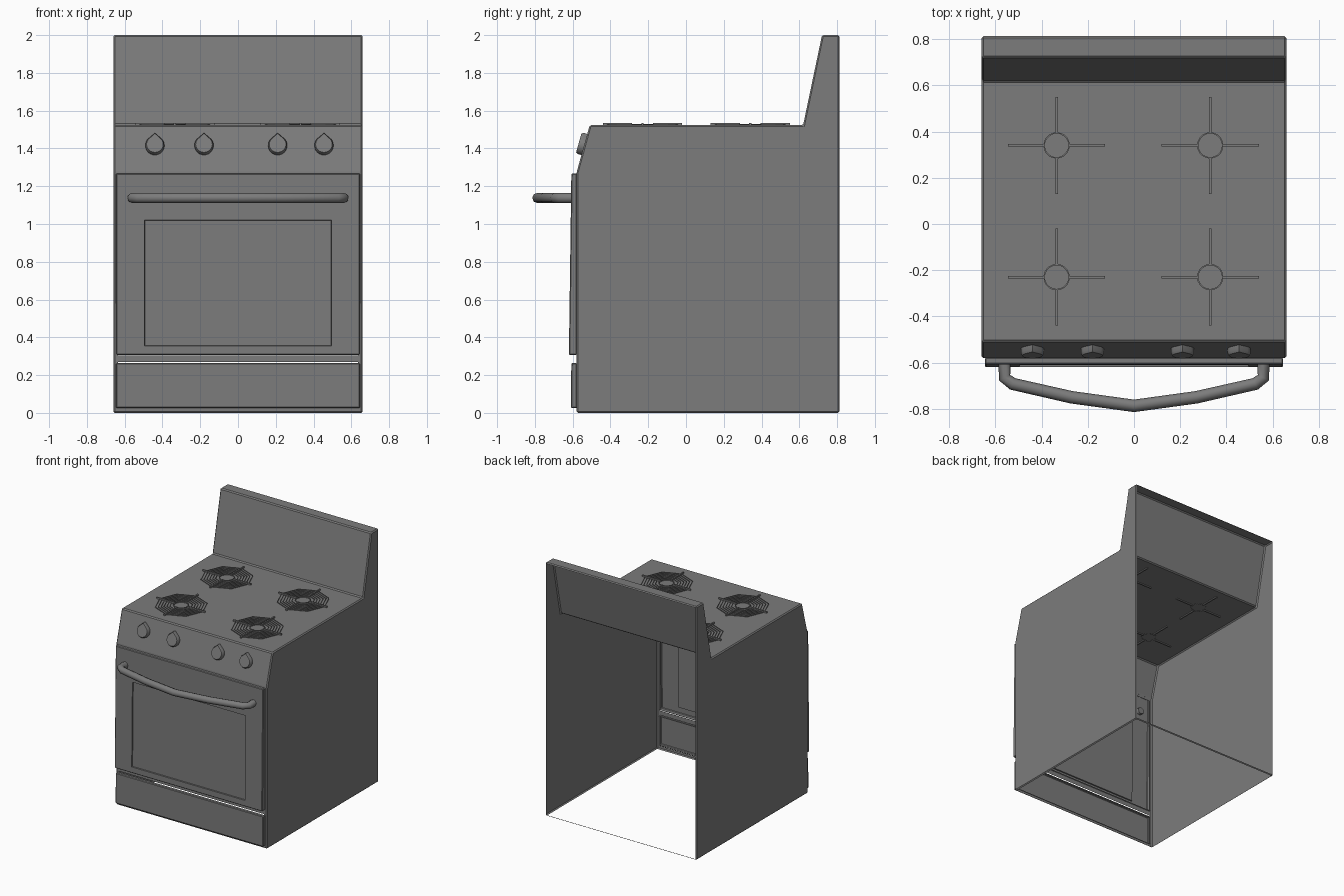
import bpy, bmesh
from math import sin, cos, pi, radians, atan2
from mathutils import Matrix, Vector

cube = bpy.data.objects.get("Cube")
if cube:
    bpy.data.objects.remove(cube)

enamel = bpy.data.materials.new("grey enamel")
enamel.use_nodes = True
GREY = (0.2, 0.2, 0.2, 1)
enamel.diffuse_color = GREY
enamel.node_tree.nodes["Principled BSDF"].inputs["Base Color"].default_value = GREY


def finish(name, bm):
    mesh = bpy.data.meshes.new(name)
    bm.to_mesh(mesh)
    bm.free()
    obj = bpy.data.objects.new(name, mesh)
    bpy.context.collection.objects.link(obj)
    mesh.materials.append(enamel)
    return obj


def smooth(obj, angle=40):
    bpy.ops.object.select_all(action='DESELECT')
    obj.select_set(True)
    bpy.context.view_layer.objects.active = obj
    bpy.ops.object.shade_smooth_by_angle(angle=radians(angle))


def prism(bm, points, depth):
    """Extrude a closed outline along the vector depth."""
    base = bm.faces.new([bm.verts.new(p) for p in points])
    new = bmesh.ops.extrude_face_region(bm, geom=[base], use_keep_orig=True)["geom"]
    bmesh.ops.translate(bm, verts=[v for v in new if isinstance(v, bmesh.types.BMVert)], vec=depth)
    bmesh.ops.recalc_face_normals(bm, faces=bm.faces)


def bevel(bm, width):
    bmesh.ops.bevel(bm, geom=bm.edges[:], offset=width, segments=1, affect='EDGES')
    bm.normal_update()


def biggest(bm, direction):
    d = Vector(direction)
    return max((f for f in bm.faces if f.normal.dot(d) > 0.95), key=lambda f: f.calc_area())


FRONT, BACK, DOWN = (0, -1, 0), (0, 1, 0), (0, 0, -1)
W = 0.66

# Body: bevelled sheet shell, open at the back and underneath
profile = [(-0.58, 0), (-0.58, 1.27), (-0.51, 1.523), (0.62, 1.523),
           (0.72, 2), (0.813, 2), (0.813, 0)]
bm = bmesh.new()
prism(bm, [(-W, y, z) for y, z in profile], (2 * W, 0, 0))
bevel(bm, 0.008)
bmesh.ops.delete(bm, geom=[biggest(bm, BACK), biggest(bm, DOWN)], context='FACES')

# Front openings behind the drawer and the door
front = biggest(bm, FRONT)
bmesh.ops.bisect_plane(bm, geom=[front] + front.edges[:] + front.verts[:],
                       plane_co=(0, 0, 0.287), plane_no=(0, 0, 1))
bm.normal_update()
openings = [f for f in bm.faces if f.normal.y < -0.99 and f.calc_area() > 0.2]
bmesh.ops.inset_individual(bm, faces=openings, thickness=0.025)
bmesh.ops.delete(bm, geom=openings, context='FACES')
finish("body_shell", bm)


def tray(name, half, z0, z1, y_low, y_high, window=None):
    """Raised hollow panel, open towards the body."""
    bm = bmesh.new()
    prism(bm, [(-half, -0.578, z0), (-half, y_low, z0), (-half, y_high, z1),
               (-half, -0.578, z1)], (2 * half, 0, 0))
    bevel(bm, 0.005)
    bmesh.ops.delete(bm, geom=[biggest(bm, BACK)], context='FACES')
    if window:
        wx, wz0, wz1 = window
        face = biggest(bm, FRONT)
        bmesh.ops.inset_individual(bm, faces=[face], thickness=0.04)
        mid = (z0 + z1) / 2
        for v in face.verts:
            v.co.x = wx if v.co.x > 0 else -wx
            v.co.z = wz1 if v.co.z > mid else wz0
            v.co.y = y_low + (y_high - y_low) * (v.co.z - z0) / (z1 - z0)
        bm.normal_update()
        bmesh.ops.inset_individual(bm, faces=[face], thickness=0.002, depth=-0.01)
    return finish(name, bm)


tray("oven_door", 0.645, 0.307, 1.268, -0.62, -0.607, (0.495, 0.355, 1.02))
tray("drawer_front", 0.645, 0.025, 0.264, -0.61, -0.607)

# Bowed door handle
half_path = [(0.56, -0.585), (0.56, -0.665), (0.525, -0.692), (0.27, -0.75)]
path = [(-x, y) for x, y in half_path] + [(0, -0.787)] + half_path[::-1]
curve = bpy.data.curves.new("door_handle", 'CURVE')
curve.dimensions = '3D'
curve.bevel_depth = 0.027
curve.bevel_resolution = 2
curve.use_fill_caps = True
spline = curve.splines.new('POLY')
spline.points.add(len(path) - 1)
for p, (x, y) in zip(spline.points, path):
    p.co = (x, y, 1.138, 1)
handle = bpy.data.objects.new("door_handle", curve)
bpy.context.collection.objects.link(handle)
curve.materials.append(enamel)
bpy.context.view_layer.objects.active = handle
handle.select_set(True)
bpy.ops.object.convert(target='MESH')
smooth(bpy.context.object, 50)

# Teardrop knobs on the sloped control panel
tilt = atan2(0.253, 0.07)
outline = [(0.05 * cos(a), 0.05 * sin(a)) for a in
           [radians(140 + 260 * i / 18) for i in range(19)]] + [(0, 0.066)]
for i, x in enumerate((-0.44, -0.18, 0.21, 0.455)):
    bm = bmesh.new()
    prism(bm, [(u, v, -0.002) for u, v in outline], (0, 0, 0.034))
    cap = biggest(bm, (0, 0, 1))
    rim = [v for v in cap.verts]
    bmesh.ops.inset_individual(bm, faces=[cap], thickness=0.006, depth=0)
    for v in rim:
        v.co.z -= 0.012
    bm.transform(Matrix.Translation((x, -0.539, 1.413)) @ Matrix.Rotation(tilt, 4, 'X'))
    smooth(finish("knob_%d" % (i + 1), bm), 30)


def box(bm, size, centre, turn):
    bmesh.ops.create_cube(bm, size=1, matrix=turn @ Matrix.Translation(centre)
                          @ Matrix.Diagonal((*size, 1)))


def ring(bm, radius, sides, z, width, height):
    """Flat polygonal hoop with a rectangular section."""
    loops = []
    for i in range(sides):
        a = 2 * pi * i / sides
        loops.append([bm.verts.new((r * cos(a), r * sin(a), h)) for r, h in
                      ((radius - width, z), (radius, z), (radius, z + height),
                       (radius - width, z + height))])
    for i, here in enumerate(loops):
        there = loops[(i + 1) % sides]
        for k in range(4):
            bm.faces.new((here[k], there[k], there[k - 3], here[k - 3]))


# Burner grates: eight-sided webs, round centre and four arms
for name, x, y in (("back_left", 0.33, 0.34), ("back_right", -0.335, 0.34),
                   ("front_left", 0.33, -0.23), ("front_right", -0.335, -0.23)):
    bm = bmesh.new()
    for k in range(6):
        ring(bm, 0.085 + 0.021 * k, 8, 1.523, 0.004, 0.005)
    ring(bm, 0.057, 20, 1.52, 0.006, 0.01)
    for k in range(4):
        box(bm, (0.155, 0.011, 0.02), (0.1325, 0, 1.525), Matrix.Rotation(k * pi / 2, 4, 'Z'))
    bmesh.ops.recalc_face_normals(bm, faces=bm.faces)
    bm.transform(Matrix.Translation((x, y, 0)))
    finish("burner_grate_" + name, bm)
